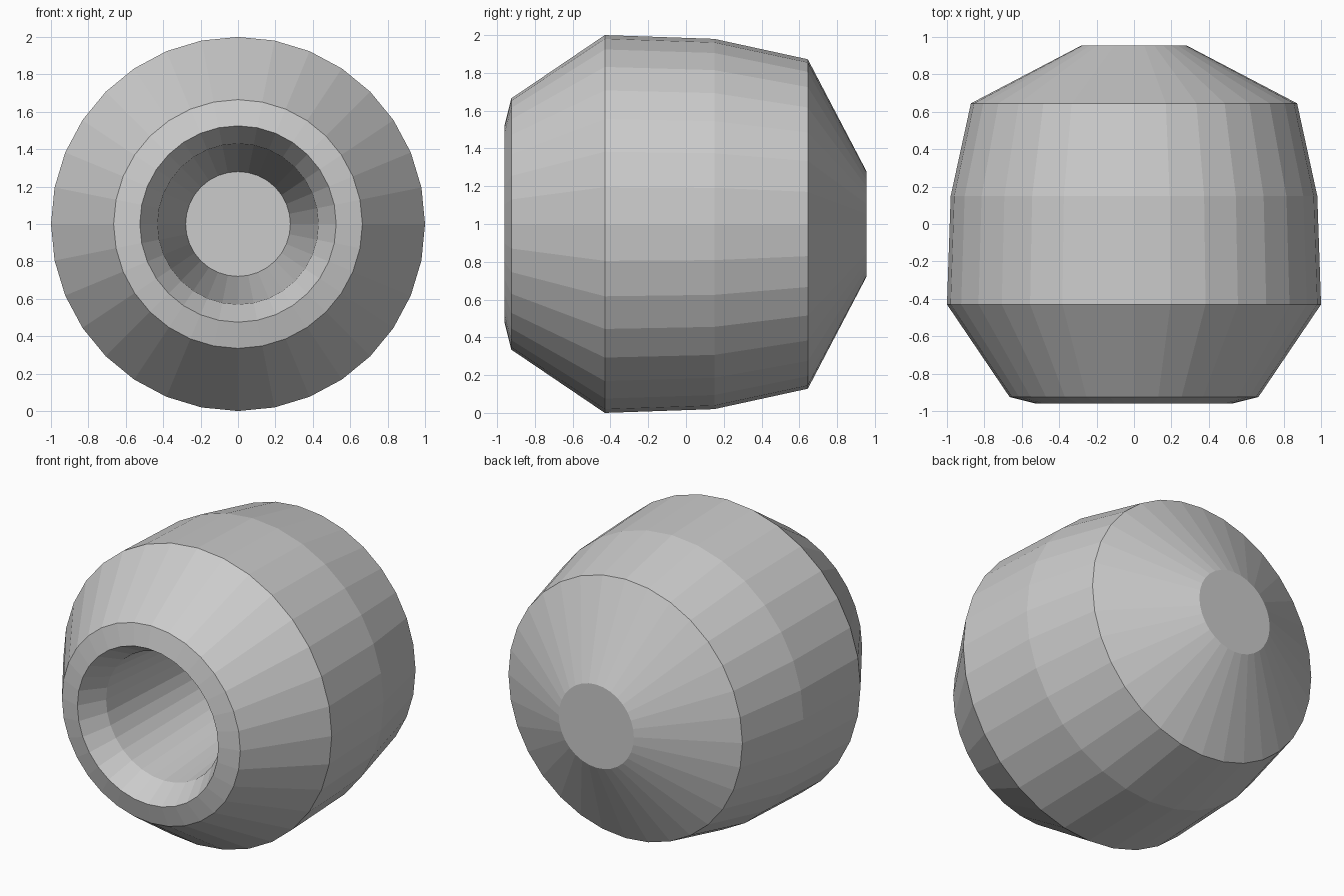
import bpy, bmesh
from math import cos, sin, tau

if "Cube" in bpy.data.objects:
    bpy.data.objects.remove(bpy.data.objects["Cube"])

SIDES = 32
CENTRE_Z = 1.0

# Profile as (y, radius): floor of the bore, out over the front rim, along the body to the rear cap
PROFILE = [
    (0.945, 0.28), (-0.79, 0.43), (-0.96, 0.525),
    (-0.925, 0.665), (-0.43, 1.0), (0.15, 0.98),
    (0.645, 0.872), (0.955, 0.28),
]


def lathe(name, profile):
    """Turn a profile around the y axis and cap both ends."""
    bm = bmesh.new()
    rings = []
    for y, r in profile:
        rings.append([bm.verts.new((r * cos(tau * i / SIDES), y,
                                    CENTRE_Z + r * sin(tau * i / SIDES)))
                      for i in range(SIDES)])
    for a, b in zip(rings, rings[1:]):
        for i in range(SIDES):
            j = (i + 1) % SIDES
            bm.faces.new((a[i], a[j], b[j], b[i]))
    bm.faces.new(rings[0])
    bm.faces.new(rings[-1])
    bmesh.ops.recalc_face_normals(bm, faces=bm.faces[:])
    mesh = bpy.data.meshes.new(name)
    bm.to_mesh(mesh)
    bm.free()
    obj = bpy.data.objects.new(name, mesh)
    bpy.context.collection.objects.link(obj)
    return obj


# Barrel-shaped body with a tapering bore, flat shaded
lathe("hollow_barrel_body", PROFILE)
